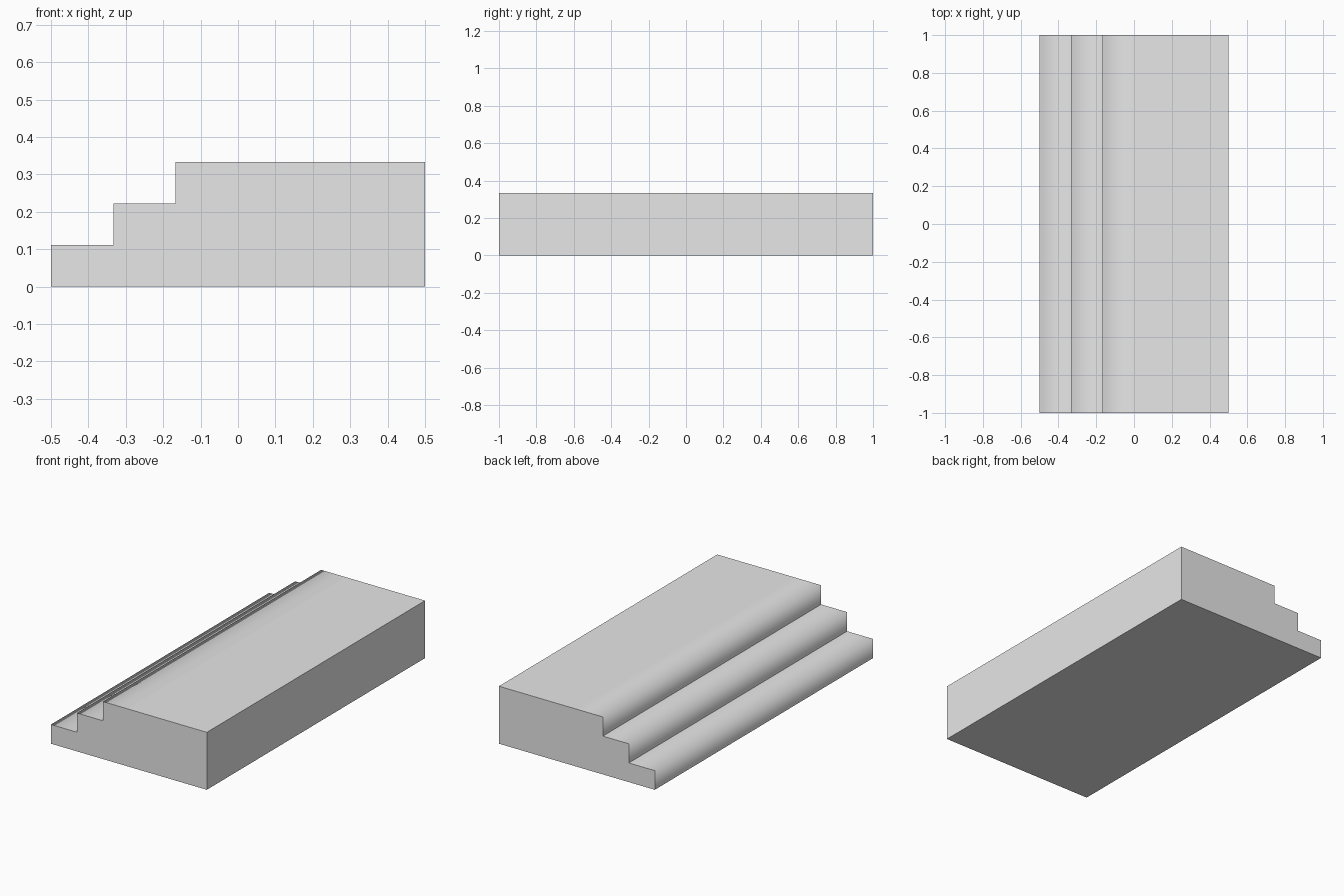
import bpy
import bmesh

STEPS = 3
TREAD, RISE = 1 / 6, 1 / 9
FRONT, BACK, HALF_LENGTH = -0.5, 0.5, 1.0

if "Cube" in bpy.data.objects:
    bpy.data.objects.remove(bpy.data.objects["Cube"], do_unlink=True)

# One plain grey for the whole stair block
grey = bpy.data.materials.new("light grey")
grey.use_nodes = True
colour = (0.8, 0.8, 0.8, 1)
grey.diffuse_color = colour
grey.node_tree.nodes["Principled BSDF"].inputs["Base Color"].default_value = colour

# Stepped side profile: a riser and a tread per step, then the deck and back
profile = [(FRONT, 0)]
noses = []
for i in range(STEPS):
    x, z = FRONT + i * TREAD, (i + 1) * RISE
    noses.append((x, z))
    profile += [(x, z), (x + TREAD, z)]
profile += [(BACK, STEPS * RISE), (BACK, 0)]

# Sweep the profile along the length of the steps
bm = bmesh.new()
end = bm.faces.new([bm.verts.new((x, -HALF_LENGTH, z)) for x, z in profile])
swept = bmesh.ops.extrude_face_region(bm, geom=[end], use_keep_orig=True)
far_verts = [v for v in swept["geom"] if isinstance(v, bmesh.types.BMVert)]
bmesh.ops.translate(bm, verts=far_verts, vec=(0, 2 * HALF_LENGTH, 0))
bmesh.ops.recalc_face_normals(bm, faces=bm.faces)

# Soft shading over each step nose, sharp at every other corner
for face in bm.faces:
    face.smooth = True
for edge in bm.edges:
    a, b = (v.co for v in edge.verts)
    lengthwise = abs(a.y - b.y) > HALF_LENGTH
    on_nose = any(abs(a.x - x) + abs(a.z - z) < 0.001 for x, z in noses)
    flat = edge.calc_face_angle(0) < 0.01
    edge.smooth = lengthwise and (on_nose or flat)

mesh = bpy.data.meshes.new("stepped_block")
bm.to_mesh(mesh)
bm.free()
mesh.materials.append(grey)
block = bpy.data.objects.new("stepped_block", mesh)
bpy.context.collection.objects.link(block)
